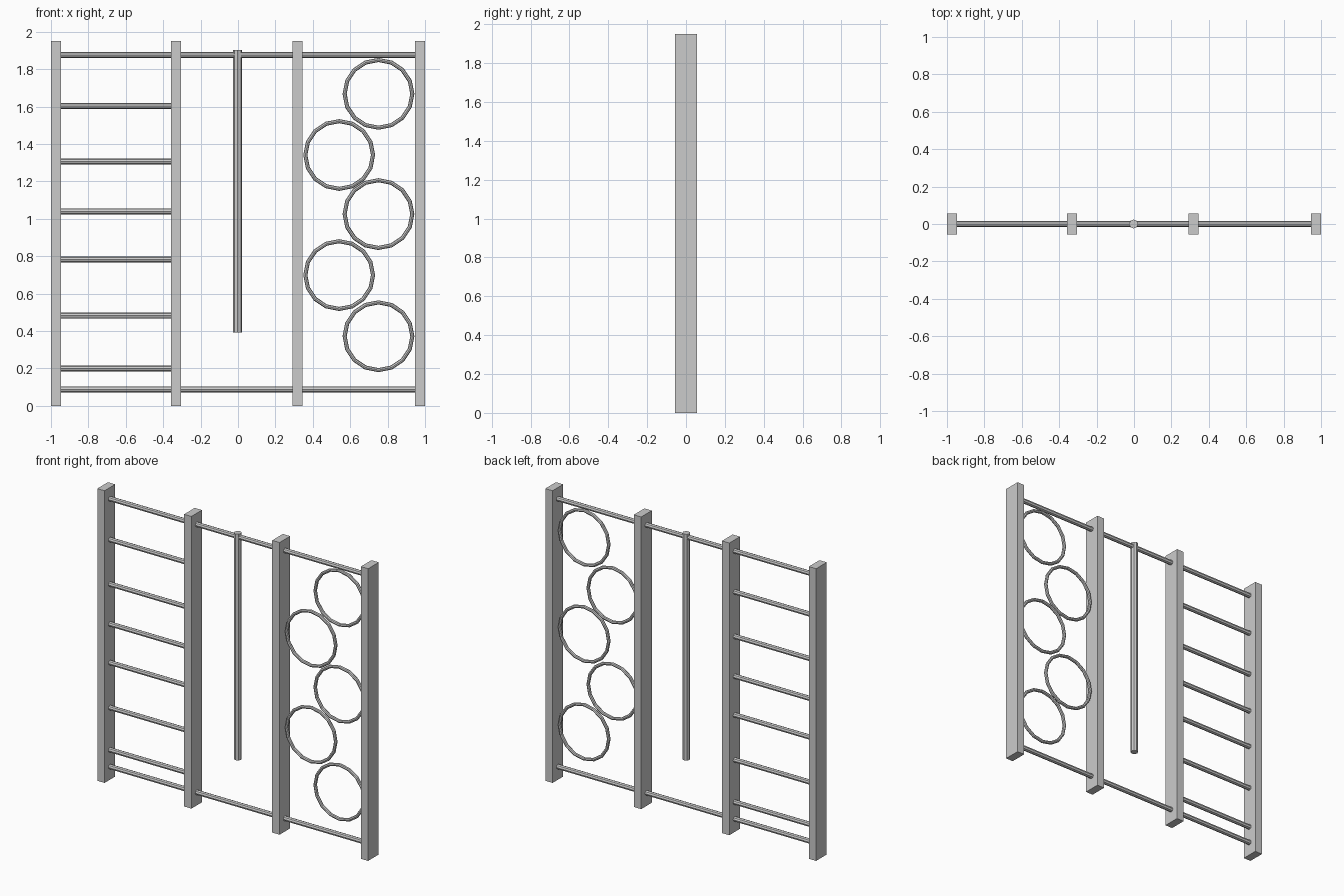
import bpy
from math import pi

if "Cube" in bpy.data.objects:
    bpy.data.objects.remove(bpy.data.objects["Cube"])


def post(name, x):
    bpy.ops.mesh.primitive_cube_add(size=1, location=(x, 0, 0.975))
    ob = bpy.context.object
    ob.name = name
    ob.scale = (0.054, 0.112, 1.95)


def rod(name, radius, length, loc, horizontal=True):
    rot = (0, pi / 2, 0) if horizontal else (0, 0, 0)
    bpy.ops.mesh.primitive_cylinder_add(vertices=8, radius=radius, depth=length,
                                        location=loc, rotation=rot)
    bpy.context.object.name = name


def ring(name, x, z):
    bpy.ops.mesh.primitive_torus_add(major_segments=16, minor_segments=8,
                                     major_radius=0.181, minor_radius=0.011,
                                     location=(x, 0, z), rotation=(pi / 2, 0, 0))
    bpy.context.object.name = name


# Four upright posts
for i, x in enumerate((-0.973, -0.332, 0.319, 0.973)):
    post(f"post_{i + 1}", x)

# Full-width rails
rod("top_rail", 0.016, 1.9, (0, 0, 1.876))
rod("bottom_rail", 0.016, 1.9, (0, 0, 0.088))

# Ladder rungs on the left
for i, z in enumerate((0.2, 0.482, 0.782, 1.04, 1.306, 1.603)):
    rod(f"ladder_rung_{i + 1}", 0.016, 0.6, (-0.653, 0, z))

# Hanging climbing pole
rod("climbing_pole", 0.024, 1.51, (-0.002, 0, 1.147), horizontal=False)

# Zigzag of climbing rings on the right
for i, z in enumerate((0.372, 0.699, 1.025, 1.341, 1.668)):
    ring(f"climbing_ring_{i + 1}", 0.541 if i % 2 else 0.751, z)
